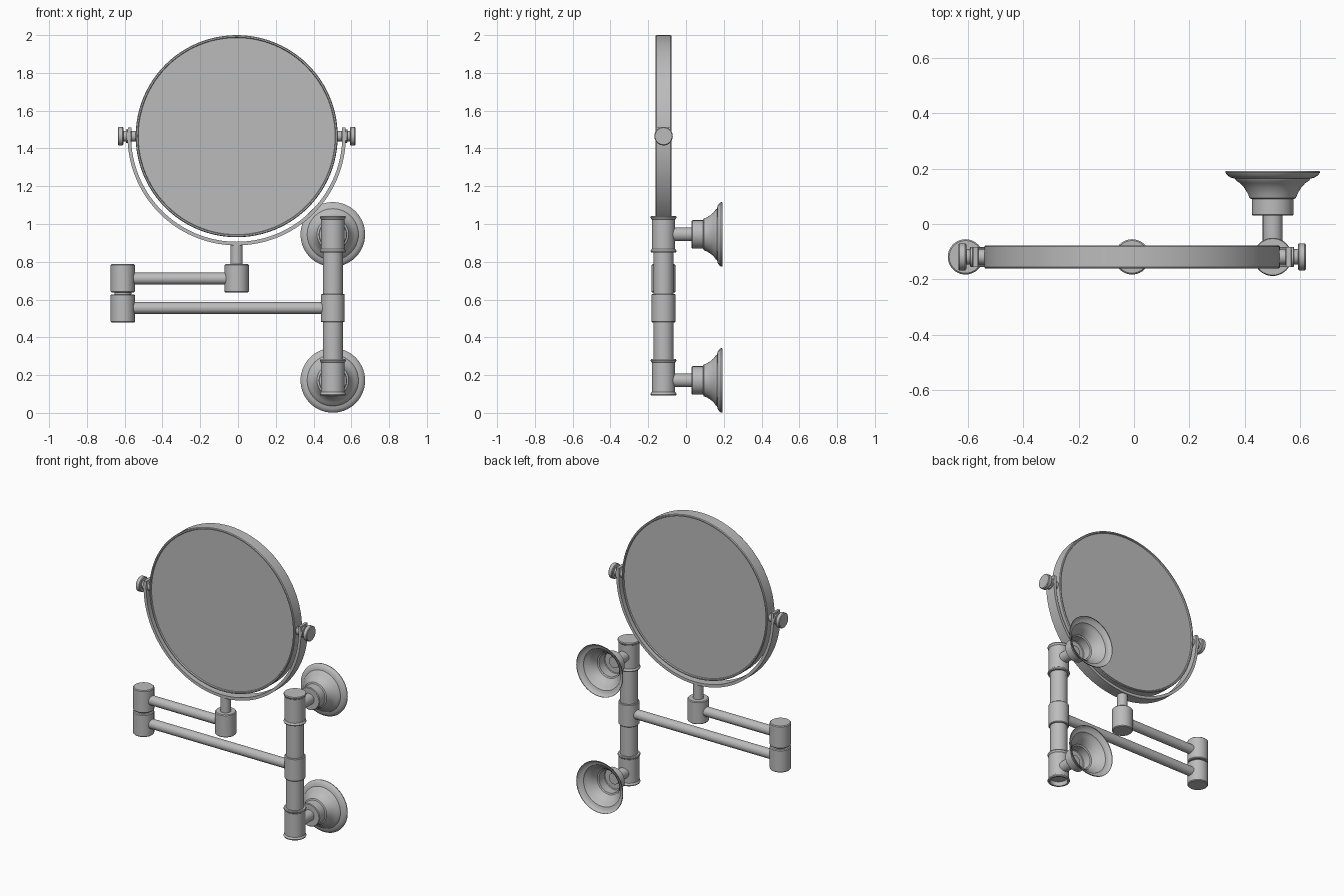
import bpy, bmesh, math
from mathutils import Matrix, Vector

if "Cube" in bpy.data.objects:
    bpy.data.objects.remove(bpy.data.objects["Cube"])

metal = bpy.data.materials.new("brushed grey metal")
metal.diffuse_color = (0.5, 0.5, 0.5, 1)
metal.use_nodes = True
metal.node_tree.nodes["Principled BSDF"].inputs["Base Color"].default_value = metal.diffuse_color
CX, CY, CZ = -0.007, -0.119, 1.465      # mirror centre
PX = 0.502                              # wall post x
LX = -0.61                              # elbow x


def finish(name, bm, smooth=True):
    bmesh.ops.recalc_face_normals(bm, faces=bm.faces)
    me = bpy.data.meshes.new(name)
    bm.to_mesh(me)
    bm.free()
    ob = bpy.data.objects.new(name, me)
    bpy.context.collection.objects.link(ob)
    me.materials.append(metal)
    bpy.ops.object.select_all(action='DESELECT')
    ob.select_set(True)
    bpy.context.view_layer.objects.active = ob
    bpy.ops.object.shade_smooth_by_angle(angle=math.radians(32))
    return ob


def lathe(name, profile, loc, axis='Z', n=48):
    """Spin (radius, distance along axis) points around an axis."""
    bm = bmesh.new()
    vs = [bm.verts.new((r, 0, h)) for r, h in profile]
    es = [bm.edges.new(p) for p in zip(vs, vs[1:])]
    bmesh.ops.spin(bm, geom=vs + es, cent=(0, 0, 0), axis=(0, 0, 1),
                   angle=2 * math.pi, steps=n, use_merge=True)
    bmesh.ops.remove_doubles(bm, verts=bm.verts, dist=1e-5)
    z = {'X': Vector((1, 0, 0)), 'Y': Vector((0, 1, 0)), 'Z': Vector((0, 0, 1))}[axis]
    rot = Vector((0, 0, 1)).rotation_difference(z).to_matrix().to_4x4()
    bm.transform(Matrix.Translation(loc) @ rot)
    return finish(name, bm)


def rod(name, r, a, b, loc, axis, bev=0.0, n=40):
    """Solid cylinder from a to b along an axis, with softened rims."""
    if bev:
        p = [(0, a), (r - bev, a), (r, a + bev), (r, b - bev), (r - bev, b), (0, b)]
    else:
        p = [(0, a), (r, a), (r, b), (0, b)]
    return lathe(name, p, loc, axis, n)


# Mirror frame and two-sided glass
h = 0.042
lathe("mirror_frame", [(0.521, -h + 0.008), (0.524, -h), (0.531, -h), (0.535, -h + 0.005),
                       (0.535, h - 0.005), (0.531, h), (0.524, h), (0.521, h - 0.008),
                       (0.521, -h + 0.008)], (CX, CY, CZ), 'Y', 96)
rod("mirror_glass", 0.523, -h + 0.008, h - 0.008, (CX, CY, CZ), 'Y', n=96)

# Yoke: flat band around the lower half of the mirror
bm = bmesh.new()
rings = []
N = 72
for i in range(N + 1):
    a = math.radians(-184.6 + 189.2 * i / N)
    rings.append([bm.verts.new((CX + r * math.cos(a), CY + y, CZ + r * math.sin(a)))
                  for r, y in ((0.559, -0.036), (0.578, -0.036), (0.578, 0.036), (0.559, 0.036))])
for p, q in zip(rings, rings[1:]):
    for k in range(4):
        bm.faces.new((p[k], p[(k + 1) % 4], q[(k + 1) % 4], q[k]))
bm.faces.new(rings[0])
bm.faces.new(rings[-1])
finish("mirror_yoke", bm)

# Pivot pins and knobs on both sides
for side, s in (("left", -1), ("right", 1)):
    lathe(side + "_pivot_knob",
          [(0, s * 0.525), (0.028, s * 0.525), (0.028, s * 0.556), (0.036, s * 0.56),
           (0.036, s * 0.585), (0.028, s * 0.587), (0.028, s * 0.6), (0.044, s * 0.6),
           (0.049, s * 0.604), (0.049, s * 0.625), (0.045, s * 0.629), (0, s * 0.629)],
          (CX, CY, CZ), 'X', 32)

# Stem, swivel barrels and the two arms
rod("yoke_stem", 0.032, 0.77, 0.893, (CX, CY, 0), 'Z')
for name, x, z0, z1 in (("stem_barrel", CX, 0.637, 0.787),
                        ("upper_elbow_barrel", LX, 0.637, 0.787),
                        ("lower_elbow_barrel", LX, 0.478, 0.628)):
    rod(name, 0.064, z0, z1, (x, CY, 0), 'Z', 0.005)
rod("elbow_pin", 0.045, 0.6, 0.66, (LX, CY, 0), 'Z')
rod("upper_arm", 0.031, LX, CX, (0, CY, 0.711), 'X')
rod("lower_arm", 0.031, LX, PX, (0, CY, 0.555), 'X')

# Wall post with centre collar
rod("wall_post", 0.053, 0.12, 1.02, (PX, CY, 0), 'Z')
rod("post_collar", 0.063, 0.48, 0.63, (PX, CY, 0), 'Z', 0.004)

# Rimmed end sleeves and hollow wall flanges
for name, z0, z1, zc in (("lower", 0.092, 0.284, 0.172), ("upper", 0.85, 1.042, 0.945)):
    prof = [(0.053, z0 + 0.03), (0.055, z0), (0.066, z0), (0.069, z0 + 0.006),
            (0.066, z0 + 0.014), (0.062, z0 + 0.018), (0.062, z1 - 0.018),
            (0.066, z1 - 0.014), (0.069, z1 - 0.006), (0.066, z1)]
    prof.append((0, z1) if name == "upper" else (0.053, z1))
    lathe(name + "_post_sleeve", prof, (PX, CY, 0))
    rod(name + "_wall_neck", 0.036, CY, 0.04, (PX, 0, zc), 'Y')
    lathe(name + "_wall_flange",
          [(0.03, 0.03), (0.071, 0.03), (0.075, 0.034), (0.075, 0.09), (0.084, 0.094),
           (0.09, 0.11), (0.102, 0.13), (0.118, 0.148), (0.132, 0.157), (0.136, 0.164),
           (0.152, 0.168), (0.164, 0.176), (0.171, 0.186), (0.17, 0.192)],
          (PX, 0, zc), 'Y', 56)
